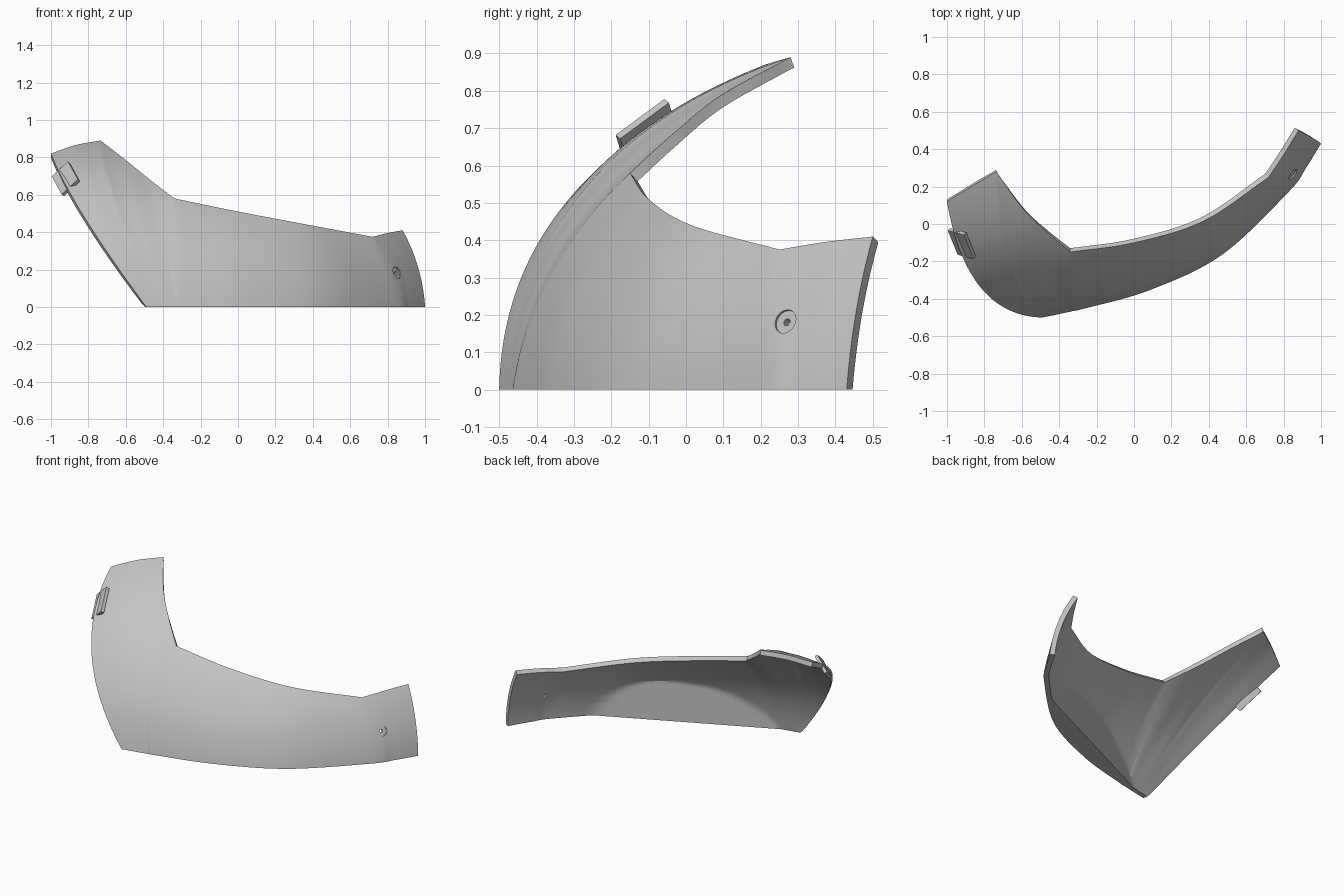
import bpy, bmesh, math
from mathutils import Vector, Matrix

cube = bpy.data.objects.get("Cube")
if cube:
    bpy.data.objects.remove(cube, do_unlink=True)

THICK, STEPS, ROWS = 0.03, 10, 44
CENTRE = Vector((-0.15, 0.9, -0.15))

grey = bpy.data.materials.new("plain_grey")
grey.use_nodes = True
colour = (0.55, 0.55, 0.55, 1)
grey.diffuse_color = colour
grey.node_tree.nodes["Principled BSDF"].inputs["Base Color"].default_value = colour


def spline(points, steps):
    """Smooth curve through all points."""
    pts = [Vector(p) for p in points]
    pts = [pts[0] * 2 - pts[1]] + pts + [pts[-1] * 2 - pts[-2]]
    out = []
    for a, b, c, d in zip(pts, pts[1:], pts[2:], pts[3:]):
        for k in range(steps):
            t = k / steps
            out.append(b + (c - a) * (t / 2) + (a * 2 - b * 5 + c * 4 - d) * (t * t / 2)
                       + (b * 3 - a - c * 3 + d) * (t ** 3 / 2))
    return out + [pts[-2]]


def finish(name, bm):
    bmesh.ops.recalc_face_normals(bm, faces=bm.faces)
    mesh = bpy.data.meshes.new(name)
    bm.to_mesh(mesh)
    bm.free()
    mesh.materials.append(grey)
    ob = bpy.data.objects.new(name, mesh)
    bpy.context.collection.objects.link(ob)
    return ob


def activate(ob):
    bpy.ops.object.select_all(action='DESELECT')
    ob.select_set(True)
    bpy.context.view_layer.objects.active = ob


# Rim curves: the lower rim is smooth, the upper one has corners between runs
lower_keys = [(-0.49, -0.5, 0), (-0.455, -0.493, 0), (-0.42, -0.486, 0),
              (-0.37, -0.475, 0), (-0.32, -0.464, 0), (-0.27, -0.453, 0),
              (0.08, -0.355, 0), (0.47, -0.165, 0), (0.83, 0.175, 0),
              (0.92, 0.3, 0), (1, 0.43, 0)]
upper_runs = [
    [(-1, 0.12, 0.82), (-0.87, 0.2, 0.865), (-0.735, 0.28, 0.89)],
    [(-0.735, 0.28, 0.89), (-0.6, 0.09, 0.785), (-0.47, -0.04, 0.68), (-0.34, -0.15, 0.58)],
    [(-0.34, -0.15, 0.58), (0, -0.1, 0.51), (0.37, 0.015, 0.44), (0.72, 0.25, 0.375)],
    [(0.72, 0.25, 0.375), (0.8, 0.37, 0.395), (0.88, 0.5, 0.41)],
]
lower = spline(lower_keys, STEPS)
upper = []
for run in upper_runs:
    upper = upper[:-1] + spline(run, STEPS)

# Outer skin: each column bows outward between the two rims
columns = []
for lo, up in zip(lower, upper):
    chord = up - lo
    out = (lo + up) / 2 - CENTRE
    out -= chord * (out.dot(chord) / chord.length_squared)
    bow = out.normalized() * (chord.length_squared / 7.3)
    columns.append([lo + chord * t + bow * (4 * t * (1 - t))
                    for t in (j / ROWS for j in range(ROWS + 1))])

bm = bmesh.new()
outer = [[bm.verts.new(p) for p in col] for col in columns]
for a, b in zip(outer, outer[1:]):
    for j in range(ROWS):
        bm.faces.new((a[j], b[j], b[j + 1], a[j + 1]))
bm.normal_update()

# Inner skin: offset inward, filled out to an upright plane over the flat base
start, end = Vector((-0.49, -0.5, 0)), Vector((0.75, 0.08, 0))
along = (end - start).normalized()
back = Vector((-along.y, along.x, 0))
inner = []
for col in outer:
    line = []
    for j, v in enumerate(col):
        p = v.co - v.normal * THICK
        p -= back * min(0, (p - start).dot(back))
        p.z = max(p.z, 0) if j else 0
        line.append(bm.verts.new(p))
    inner.append(line)
for a, b in zip(inner, inner[1:]):
    for j in range(ROWS):
        bm.faces.new((a[j + 1], b[j + 1], b[j], a[j]))

# Edge faces around the shell
for i in range(len(outer) - 1):
    for j in (0, ROWS):
        bm.faces.new((outer[i][j], outer[i + 1][j], inner[i + 1][j], inner[i][j]))
for i in (0, -1):
    for j in range(ROWS):
        bm.faces.new((outer[i][j], outer[i][j + 1], inner[i][j + 1], inner[i][j]))

# Screw hole position on the outer skin
target = Vector((0.86, 0.26, 0.185))
spot = min((v for col in outer for v in col), key=lambda v: (v.co - target).length)
hole_at, hole_dir = spot.co.copy(), spot.normal.copy()
shell = finish("curved_shell", bm)


# Countersunk screw hole
def cut(radius, depth):
    bm = bmesh.new()
    bmesh.ops.create_cone(bm, cap_ends=True, segments=32, radius1=radius, radius2=radius,
                          depth=depth * 2,
                          matrix=Matrix.Translation(hole_at)
                          @ hole_dir.to_track_quat('Z', 'Y').to_matrix().to_4x4())
    cutter = finish("hole_cutter", bm)
    cutter.hide_render = True
    mod = shell.modifiers.new("hole", 'BOOLEAN')
    mod.operation, mod.solver, mod.object = 'DIFFERENCE', 'EXACT', cutter
    activate(shell)
    bpy.ops.object.modifier_apply(modifier=mod.name)
    bpy.data.objects.remove(cutter, do_unlink=True)


cut(0.033, 0.008)
cut(0.01, 0.08)
activate(shell)
bpy.ops.object.shade_smooth_by_angle(angle=math.radians(20))

# Joining tab on the sloping side edge
run = Vector((-0.31, 0.77, 0.57)).normalized()
reach = Vector((-0.78, 0.55, -0.3))
reach = (reach - run * reach.dot(run)).normalized()
face = run.cross(reach)
frame = Matrix((run, reach, face)).transposed().to_4x4()
bm = bmesh.new()
bmesh.ops.create_cube(bm, size=1, matrix=Matrix.Translation((-0.92, -0.105, 0.685)) @ frame
                      @ Matrix.Diagonal((0.17, 0.12, 0.02, 1)))
finish("joining_tab", bm)
